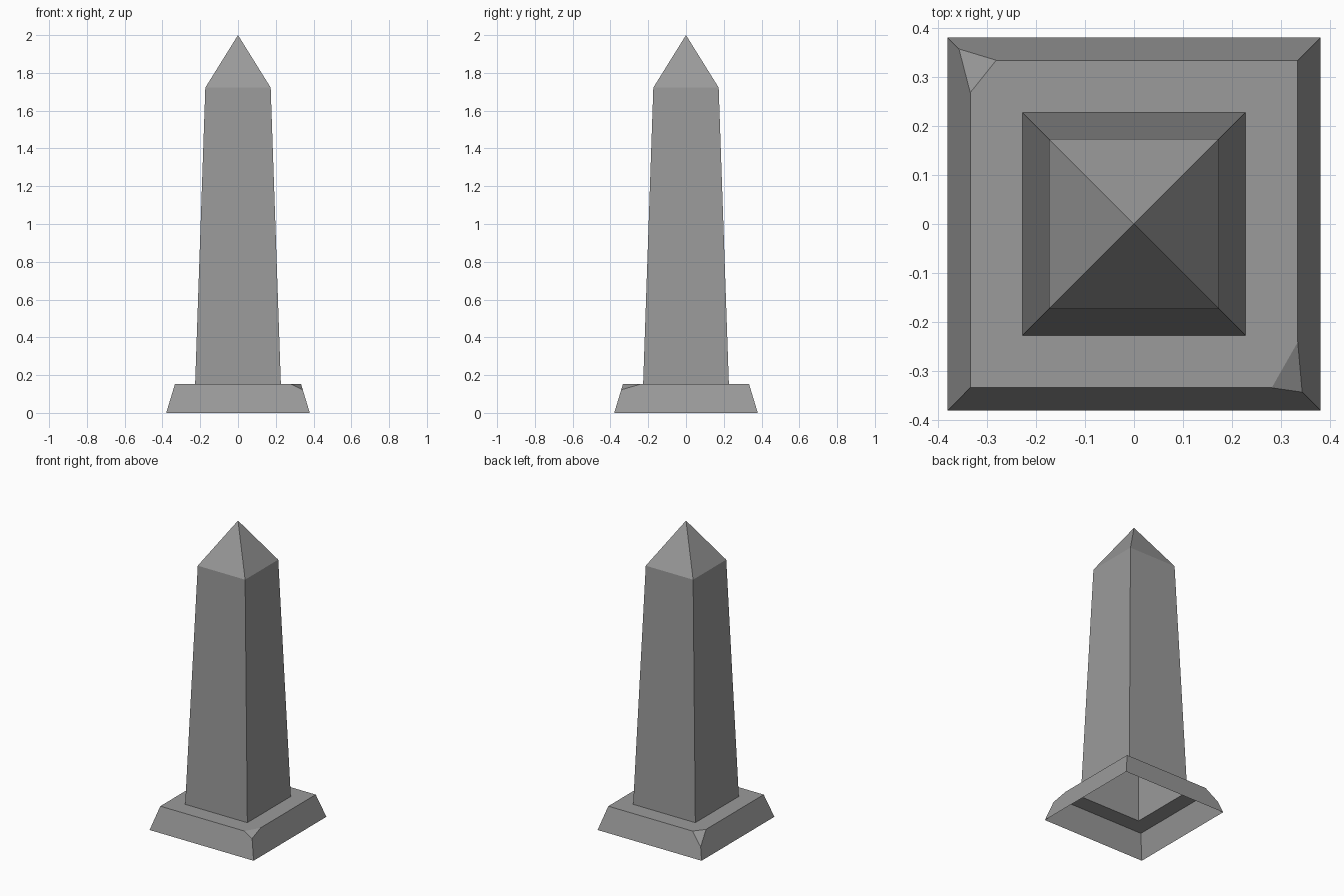
import bpy, bmesh
from mathutils import Vector

if "Cube" in bpy.data.objects:
    bpy.data.objects.remove(bpy.data.objects["Cube"])

# Dark grey stone shared by both parts
stone = bpy.data.materials.new("dark_stone")
stone.diffuse_color = (0.325, 0.325, 0.325, 1)
stone.use_nodes = True
stone.node_tree.nodes["Principled BSDF"].inputs["Base Color"].default_value = stone.diffuse_color


def square_loft(bm, levels):
    """Connect square rings given as (half width, z); the underside stays open."""
    rings = [[bm.verts.new((sx * h, sy * h, z))
              for sx, sy in ((-1, -1), (1, -1), (1, 1), (-1, 1))] for h, z in levels]
    for low, high in zip(rings, rings[1:]):
        for i in range(4):
            j = (i + 1) % 4
            bm.faces.new((low[i], low[j], high[j], high[i]))
    return rings


def finish(bm, name):
    mesh = bpy.data.meshes.new(name)
    bm.to_mesh(mesh)
    bm.free()
    mesh.materials.append(stone)
    obj = bpy.data.objects.new(name, mesh)
    bpy.context.collection.objects.link(obj)


def chip_corner(bm, a, b, c):
    """Slice off a corner along the plane through three points and close the cut."""
    a, b, c = Vector(a), Vector(b), Vector(c)
    normal = (b - a).cross(c - a).normalized()
    if normal.dot(a) < 0:
        normal = -normal
    cut = bmesh.ops.bisect_plane(
        bm, geom=bm.verts[:] + bm.edges[:] + bm.faces[:], dist=1e-5,
        plane_co=a, plane_no=normal, clear_outer=True)["geom_cut"]
    edges = [e for e in cut if isinstance(e, bmesh.types.BMEdge)]
    bmesh.ops.contextual_create(bm, geom=edges)
    bm.normal_update()


BASE, LEDGE, FOOT, SHOULDER = 0.38, 0.334, 0.227, 0.173
LEDGE_Z, SHOULDER_Z, TIP_Z = 0.152, 1.722, 2.0


def edge_z(half):
    """Height on the sloped plinth corner where it has this half width."""
    return LEDGE_Z * (BASE - half) / (BASE - LEDGE)


# Plinth: hollow sloped base with a flat ledge and two chipped corners
bm = bmesh.new()
square_loft(bm, [(BASE, 0), (LEDGE, LEDGE_Z), (FOOT, LEDGE_Z)])
chip_corner(bm, (-0.357, 0.357, edge_z(0.357)),
            (-LEDGE, 0.268, LEDGE_Z), (-0.281, LEDGE, LEDGE_Z))
chip_corner(bm, (0.343, -0.343, edge_z(0.343)),
            (LEDGE, -0.241, LEDGE_Z), (0.281, -LEDGE, LEDGE_Z))
finish(bm, "plinth")

# Shaft: tapered hollow column ending in a pyramid tip
bm = bmesh.new()
top = square_loft(bm, [(FOOT, LEDGE_Z), (SHOULDER, SHOULDER_Z)])[-1]
tip = bm.verts.new((0, 0, TIP_Z))
for i in range(4):
    bm.faces.new((top[i], top[(i + 1) % 4], tip))
finish(bm, "shaft")
